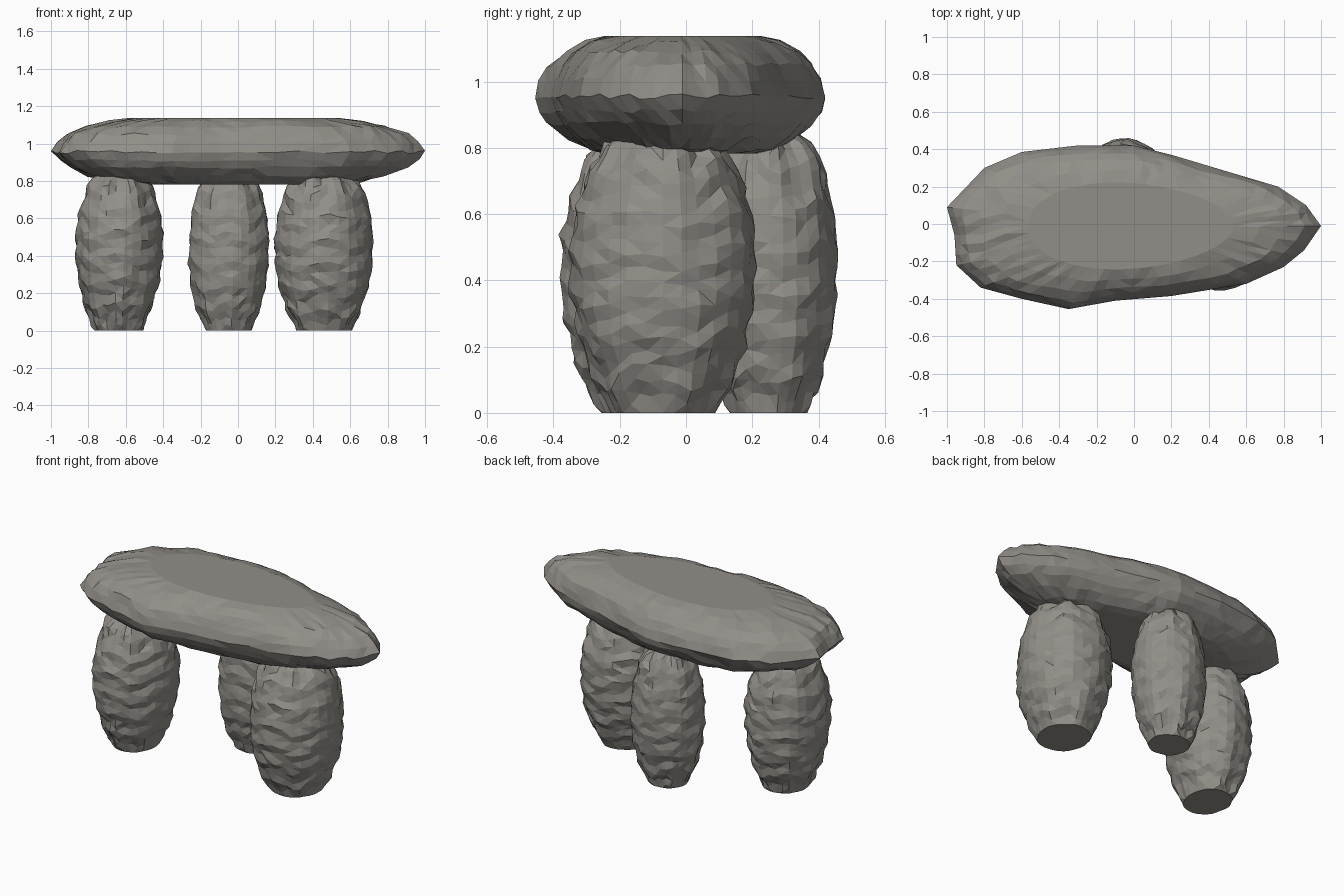
import bpy, bmesh, math, random
from mathutils import Vector, noise

cube = bpy.data.objects.get("Cube")
if cube:
    bpy.data.objects.remove(cube, do_unlink=True)

# One weathered grey stone colour
stone = bpy.data.materials.new("weathered grey stone")
stone.use_nodes = True
colour = (0.29, 0.275, 0.25, 1)
stone.diffuse_color = colour
stone.node_tree.nodes["Principled BSDF"].inputs["Base Color"].default_value = colour


def loft(name, rings):
    """Skin a stack of closed rings and cap both ends."""
    bm = bmesh.new()
    loops = [[bm.verts.new(p) for p in ring] for ring in rings]
    count = len(loops[0])
    for low, high in zip(loops, loops[1:]):
        for i in range(count):
            j = (i + 1) % count
            bm.faces.new((low[i], low[j], high[j], high[i]))
    bm.faces.new(loops[0][::-1])
    bm.faces.new(loops[-1])
    # Split the skin into facets, leaving the flat caps whole
    bmesh.ops.triangulate(bm, faces=[f for f in bm.faces if len(f.verts) == 4])
    bmesh.ops.recalc_face_normals(bm, faces=bm.faces)
    mesh = bpy.data.meshes.new(name)
    bm.to_mesh(mesh)
    bm.free()
    mesh.materials.append(stone)
    obj = bpy.data.objects.new(name, mesh)
    bpy.context.collection.objects.link(obj)


def interpolate(profile, z):
    for (z0, r0), (z1, r1) in zip(profile, profile[1:]):
        if z <= z1:
            return r0 + (r1 - r0) * (z - z0) / (z1 - z0)
    return profile[-1][1]


# Barrel-shaped standing stones with rippled, chipped sides
BARREL = [(0, 0.55), (0.13, 0.78), (0.27, 0.93), (0.4, 0.98), (0.54, 0.97),
          (0.65, 0.89), (0.75, 0.76), (0.81, 0.61), (0.84, 0.43)]


def standing_stone(name, x, y, half_x, half_y, seed):
    rng = random.Random(seed)
    sides, levels = 30, 20
    rings = []
    for k in range(levels + 1):
        ring = []
        height = 0.84 * k / levels
        inner = 0 < k < levels
        for i in range(sides):
            a = math.tau * i / sides
            chevron = 0.014 * (-1) ** (i // 2) + rng.uniform(-0.01, 0.01)
            z = height + (chevron if inner else 0)
            r = interpolate(BARREL, height)
            if inner:
                # Ripples zigzag around the stone
                r += 0.024 * math.sin(z * math.tau / 0.125 + seed + 1.3 * math.sin(5 * a))
                r += rng.uniform(-0.018, 0.018)
            r += 0.04 * noise.noise(Vector((math.cos(a) * 2, math.sin(a) * 2, z * 3 + seed)))
            ring.append((x + half_x * r * math.cos(a), y + half_y * r * math.sin(a), z))
        rings.append(ring)
    loft(name, rings)


standing_stone("right_standing_stone", -0.635, -0.105, 0.235, 0.275, 1)
standing_stone("back_standing_stone", -0.05, 0.25, 0.22, 0.21, 2)
standing_stone("left_standing_stone", 0.46, -0.07, 0.27, 0.285, 3)

# Capstone: teardrop outline, drawn in to flat ovals above and below
OUTLINE = [(1, -0.01), (0.92, 0.1), (0.77, 0.2), (0.5, 0.28), (0.2, 0.37),
           (0, 0.42), (-0.3, 0.42), (-0.6, 0.385), (-0.8, 0.3), (-1, 0.09),
           (-0.96, -0.06), (-0.95, -0.22), (-0.82, -0.34), (-0.6, -0.4),
           (-0.35, -0.455), (-0.1, -0.41), (0.2, -0.385), (0.6, -0.32),
           (0.8, -0.23), (0.91, -0.14)]
# Inset towards the flat oval, and height
SECTION = [(1, 0.782), (0.72, 0.797), (0.43, 0.83), (0.21, 0.873), (0.09, 0.91), (0, 0.955),
           (0.08, 1.005), (0.18, 1.05), (0.38, 1.09), (0.67, 1.118), (1, 1.138)]

edge = []
for i, p in enumerate(OUTLINE):
    q = OUTLINE[(i + 1) % len(OUTLINE)]
    for step in range(3):
        edge.append(Vector(p).lerp(Vector(q), step / 3))

rng = random.Random(8)
rings = []
for k, (inset, z) in enumerate(SECTION):
    ring = []
    capped = k in (0, len(SECTION) - 1)
    for p in edge:
        a = math.atan2(p.y / 0.43, p.x)
        taper = 1 - 0.15 * math.cos(a)
        oval = Vector((-0.02 + 0.55 * math.cos(a), -0.01 + 0.23 * taper * math.sin(a)))
        # Long streaky chips run along the sides
        chip = 0.07 * noise.noise(Vector((p.x * 4, p.y * 4, z * 14)))
        chip += rng.uniform(-0.015, 0.015)
        t = inset if capped or inset == 0 else max(0, inset + chip)
        v = p.lerp(oval, t)
        lift = 0 if capped else rng.uniform(-0.008, 0.008)
        ring.append((v.x, v.y, z + lift))
    rings.append(ring)
loft("capstone", rings)
